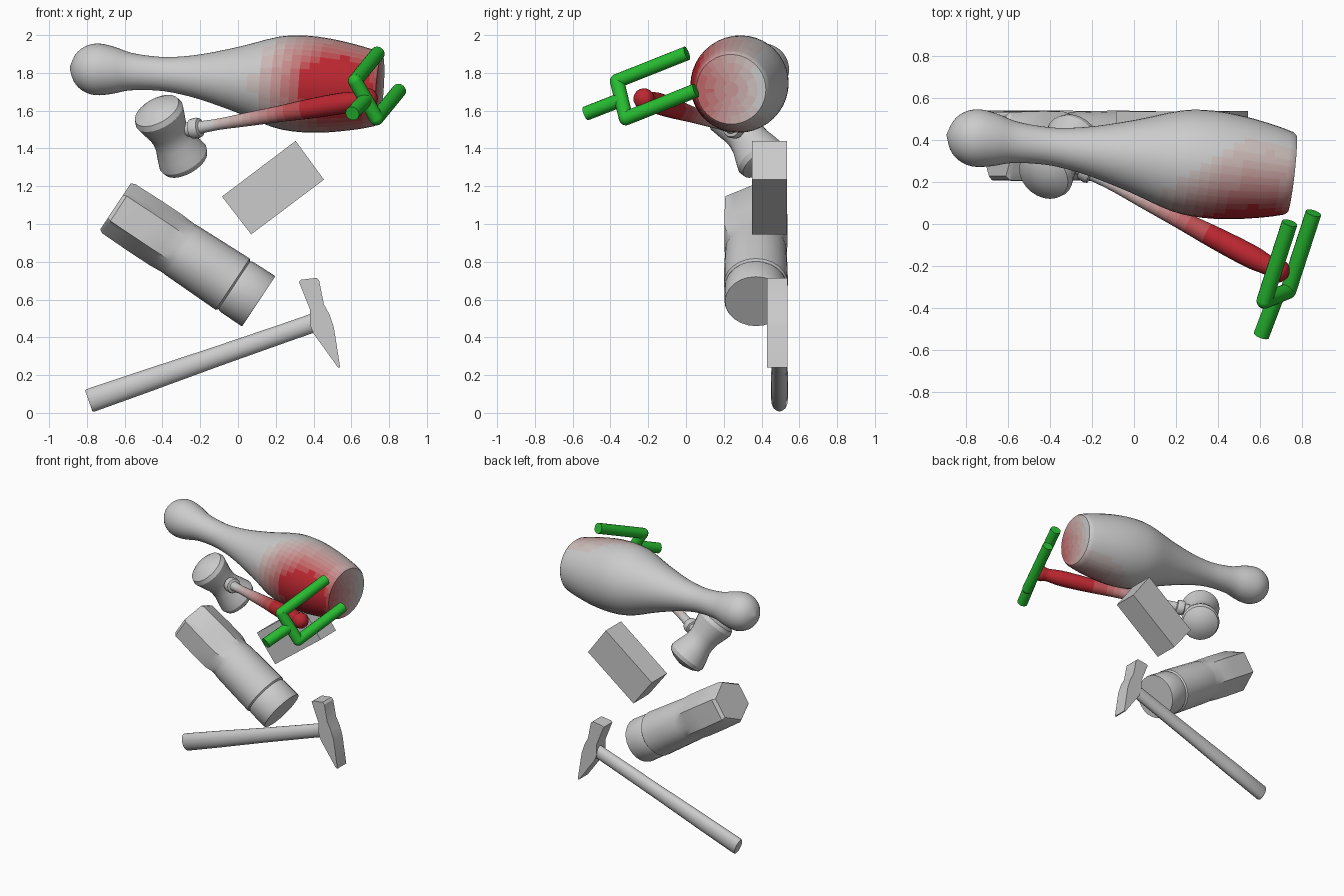
import bpy, bmesh, math
from mathutils import Vector

if "Cube" in bpy.data.objects:
    bpy.data.objects.remove(bpy.data.objects["Cube"])

GREY = (0.62, 0.59, 0.57)
RED = (0.5, 0.02, 0.03)
LEVELS = 10


def make_mat(name, rgb):
    m = bpy.data.materials.new(name)
    m.diffuse_color = (*rgb, 1)
    m.use_nodes = True
    m.node_tree.nodes["Principled BSDF"].inputs["Base Color"].default_value = m.diffuse_color
    return m


# red-to-grey ramp for the touched areas, green for the gripper
heat = [make_mat(f"heat_{i}", [a + (b - a) * i / LEVELS for a, b in zip(RED, GREY)])
        for i in range(LEVELS)]
green = make_mat("gripper_green", (0.02, 0.5, 0.03))


def finish(bm, name, mat=None):
    bmesh.ops.recalc_face_normals(bm, faces=bm.faces[:])
    me = bpy.data.meshes.new(name)
    bm.to_mesh(me)
    bm.free()
    ob = bpy.data.objects.new(name, me)
    bpy.context.collection.objects.link(ob)
    if mat:
        me.materials.append(mat)
    bpy.ops.object.select_all(action='DESELECT')
    ob.select_set(True)
    bpy.context.view_layer.objects.active = ob
    bpy.ops.object.shade_smooth_by_angle(angle=math.radians(32))
    return ob


def loft(name, start, end, sections, sides=24, mat=None):
    """Rings along an axis; section = (distance, in-plane radius[, y radius, hexagon weight])."""
    start = Vector(start)
    d = (Vector(end) - start).normalized()
    u = d.cross(Vector((0, 1, 0))).normalized()
    v = u.cross(d)
    bm = bmesh.new()
    rings = []
    for s in sections:
        t, ru = s[:2]
        rv = s[2] if len(s) > 2 else ru
        k = s[3] if len(s) > 3 else 0
        ring = []
        for i in range(sides):
            a = 2 * math.pi * i / sides
            hexa = math.cos(math.pi / 6) / math.cos(a % (math.pi / 3) - math.pi / 6)
            f = 1 + k * (hexa - 1)
            ring.append(bm.verts.new(start + d * t + f * (u * ru * math.cos(a) + v * rv * math.sin(a))))
        rings.append(ring)
    for r0, r1 in zip(rings, rings[1:]):
        for i in range(sides):
            j = (i + 1) % sides
            bm.faces.new((r0[i], r0[j], r1[j], r1[i]))
    bm.faces.new(rings[0])
    bm.faces.new(rings[-1])
    return finish(bm, name, mat)


def smooth_profile(pts, steps=3):
    """Catmull-Rom refinement of a radius profile."""
    out = []
    for i in range(len(pts) - 1):
        q = [Vector(pts[max(0, min(len(pts) - 1, i + o))]) for o in (-1, 0, 1, 2)]
        for s in range(steps):
            t = s / steps
            p = 0.5 * (2 * q[1] + (q[2] - q[0]) * t + (2 * q[0] - 5 * q[1] + 4 * q[2] - q[3]) * t * t
                       + (3 * q[1] - q[0] - 3 * q[2] + q[3]) * t ** 3)
            out.append((p.x, max(p.y, 0.002)))
    return out + [pts[-1]]


def paint_heat(ob, centre, full, fade):
    """Assign ramp materials by distance from the contact point."""
    for m in heat:
        ob.data.materials.append(m)
    ob.data.materials.append(None)
    for p in ob.data.polygons:
        f = ((p.center - Vector(centre)).length - full) / (fade - full)
        p.material_index = max(0, min(LEVELS, int(f * LEVELS)))


def prism(name, outline, y0, y1):
    """Front-view outline extruded along y."""
    bm = bmesh.new()
    f = bm.faces.new([bm.verts.new((x, y0, z)) for x, z in outline])
    ext = bmesh.ops.extrude_face_region(bm, geom=[f])
    vs = [g for g in ext["geom"] if isinstance(g, bmesh.types.BMVert)]
    bmesh.ops.translate(bm, verts=vs, vec=(0, y1 - y0, 0))
    return finish(bm, name)


# Bowling pin
pin_profile = [(0, .005), (.025, .07), (.07, .115), (.14, .137), (.23, .125), (.32, .1),
               (.44, .09), (.55, .094), (.7, .12), (.9, .175), (1.1, .24), (1.25, .256),
               (1.4, .246), (1.55, .22), (1.64, .197)]
pin = loft("bowling_pin", (-.89, .425, 1.829), (.3, .29, 1.745),
           smooth_profile(pin_profile) + [(1.655, .185), (1.656, .14), (1.657, .09), (1.657, .04)], 40)
paint_heat(pin, (.52, -.01, 1.71), .17, .46)

# Mallet head and handle
loft("mallet_head", (-.43, .23, 1.60), (-.28, .41, 1.33),
     [(-.04, .03), (-.025, .085), (.0, .128), (.03, .138), (.08, .125), (.14, .107), (.18, .103),
      (.22, .107), (.28, .125), (.33, .138), (.36, .128), (.385, .085), (.40, .03)])
handle_profile = [(.2, .032), (.3, .03), (.45, .036), (.65, .043), (.85, .053), (1.03, .056),
                  (1.12, .048), (1.15, .047), (1.185, .056), (1.22, .046), (1.24, .015)]
handle = loft("mallet_handle", (-.355, .32, 1.485), (.73, -.245, 1.67),
              [(.05, .036), (.12, .038), (.125, .052), (.16, .055), (.175, .05), (.18, .034)]
              + smooth_profile(handle_profile, 4), 20)
paint_heat(handle, (.73, -.245, 1.67), .4, .98)

# Plain block
prism("block", [(-.085, 1.145), (.305, 1.44), (.455, 1.235), (.07, .945)], .35, .535)

# Flask: hexagonal grip, round body, slightly narrower cap
loft("flask", (-.645, 1 * .37, 1.09), (.11, .37, .59),
     [(-.005, .145, .165, 1), (.015, .157, .187, 1), (.2, .16, .192, 1), (.32, .159, .19, .9),
      (.39, .154, .16, .2), (.42, .156, .163), (.6, .16, .168), (.74, .163, .17),
      (.75, .152, .16), (.765, .158, .165), (.895, .16, .167), (.905, .157, .163)])

# Claw-less hammer: oval handle and wedge head
loft("hammer_handle", (-.79, .495, .063), (.43, .495, .487),
     [(0, .058, .038), (.012, .063, .044), (.3, .06, .045), (.7, .053, .042),
      (1.1, .05, .04), (1.28, .05, .038)], 16)
prism("hammer_head", [(.322, .695), (.335, .705), (.415, .715), (.43, .70), (.455, .575),
                      (.485, .52), (.508, .45), (.541, .24), (.528, .242), (.40, .42),
                      (.383, .46), (.38, .55)], .43, .537)

# Gripper: crossbar, two fingers and a stem
bar_a, bar_b = Vector((.62, -.365, 1.757)), Vector((.733, -.318, 1.56))
reach = Vector((.12, .37, .147))
rods = {"gripper_crossbar": (bar_a, bar_b),
        "gripper_finger_upper": (bar_a, bar_a + reach),
        "gripper_finger_lower": (bar_b, bar_b + reach),
        "gripper_stem": (Vector((.605, -.53, 1.585)), (bar_a + bar_b) / 2)}
for name, (a, b) in rods.items():
    loft(name, a, b, [(0, .038), ((b - a).length, .038)], 16, green)
for name, p in (("gripper_joint_upper", bar_a), ("gripper_joint_lower", bar_b)):
    bm = bmesh.new()
    bmesh.ops.create_uvsphere(bm, u_segments=16, v_segments=10, radius=.038)
    bmesh.ops.translate(bm, verts=bm.verts[:], vec=p)
    finish(bm, name, green)
